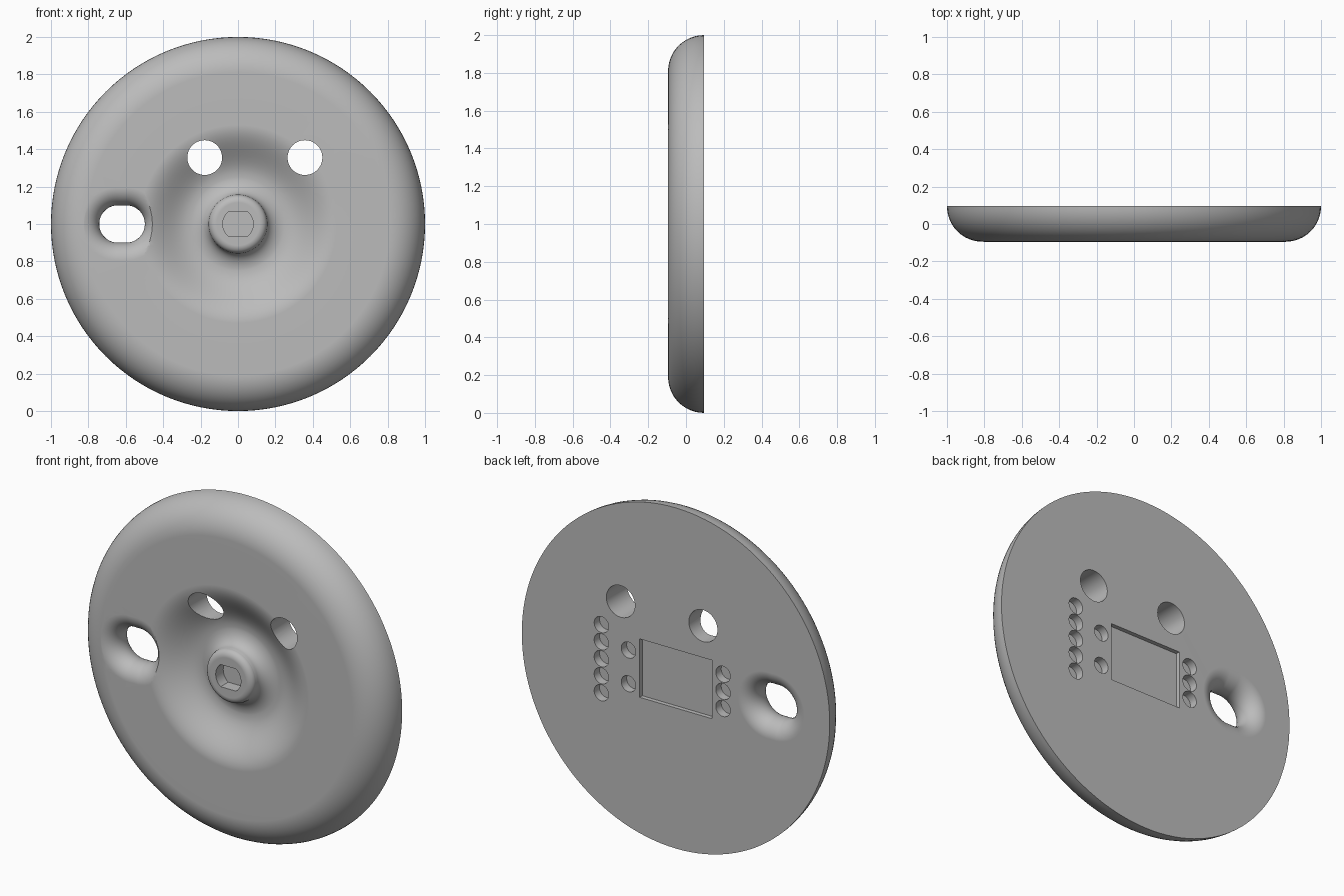
import bpy, bmesh
from math import sin, cos, pi, sqrt

if "Cube" in bpy.data.objects:
    bpy.data.objects.remove(bpy.data.objects["Cube"])

HALF = 0.095      # half the plate thickness
MID = 1.0         # height of the plate centre

grey = bpy.data.materials.new("plain grey")
grey.use_nodes = True
colour = (0.5, 0.5, 0.5, 1)
grey.diffuse_color = colour
grey.node_tree.nodes["Principled BSDF"].inputs["Base Color"].default_value = colour


def make_object(name, bm):
    bmesh.ops.recalc_face_normals(bm, faces=bm.faces)
    mesh = bpy.data.meshes.new(name)
    bm.to_mesh(mesh)
    bm.free()
    mesh.materials.append(grey)
    obj = bpy.data.objects.new(name, mesh)
    bpy.context.collection.objects.link(obj)
    return obj


def loft(name, rings):
    """Skin equal-length rings of points and cap both ends."""
    bm = bmesh.new()
    loops = [[bm.verts.new(p) for p in ring] for ring in rings]
    n = len(loops[0])
    for a, b in zip(loops, loops[1:]):
        for i in range(n):
            j = (i + 1) % n
            bm.faces.new((a[i], a[j], b[j], b[i]))
    bm.faces.new(loops[0])
    bm.faces.new(loops[-1])
    return make_object(name, bm)


def circle(r, y, x=0, z=MID, n=48):
    return [(x + r * cos(2 * pi * i / n), y, z + r * sin(2 * pi * i / n)) for i in range(n)]


def stadium(r, y, x, stretch, n=48):
    return [(px + (stretch if px > x else -stretch), y, pz)
            for px, _, pz in [(x + r * cos(2 * pi * (i + .5) / n), y, MID + r * sin(2 * pi * (i + .5) / n))
                              for i in range(n)]]


# Plate profile, from the back rim to the middle of the boss
steps = [i / 12 for i in range(13)]
profile = [(0.81 + 0.19 * cos(t * pi / 2), HALF - 2 * HALF * sin(t * pi / 2)) for t in steps]
# dished bowl
profile += [(0.53 - 0.28 * t, -HALF + 0.115 * (1 - cos(pi * t)) / 2) for t in steps]
# fillet up to the boss
profile += [(0.25 - 0.093 * sin(t * pi / 2), -0.05 + 0.07 * cos(t * pi / 2)) for t in steps[1:]]
# rounded boss edge
profile += [(0.115 + 0.04 * cos(t * pi / 2), -0.055 - 0.035 * sin(t * pi / 2)) for t in steps]
plate = loft("round_plate", [circle(r, y, n=128) for r, y in profile])


def cut(tool):
    mod = plate.modifiers.new(tool.name, "BOOLEAN")
    mod.operation = "DIFFERENCE"
    mod.solver = "EXACT"
    mod.object = tool
    tool.hide_render = True
    bpy.context.view_layer.objects.active = plate
    bpy.ops.object.modifier_apply(modifier=mod.name)
    bpy.data.objects.remove(tool)


def drill(x, z, r, start, end):
    cut(loft("drill", [circle(r, start, x, MID + z), circle(r, end, x, MID + z)]))


# Slot flared towards both faces
levels = [HALF * sin(pi / 2 * (i / 10)) for i in range(-10, 11)]
rings = [stadium(0.1 + HALF - sqrt(max(0, HALF**2 - y * y)), y, -0.62, 0.022) for y in levels]
rings = [stadium(0.195, -0.2, -0.62, 0.022)] + rings + [stadium(0.195, 0.2, -0.62, 0.022)]
cut(loft("slot_cutter", rings))

# Two through holes
for x in (-0.178, 0.358):
    drill(x, 0.355, 0.093, -0.2, 0.2)

# Flat-sided socket in the boss
socket = [[(x, y, min(max(z, MID - 0.065), MID + 0.065)) for x, _, z in circle(0.082, 0)]
          for y in (-0.2, -0.02)]
cut(loft("socket_cutter", socket))

# Shallow rectangular recess in the back
box = [[(x, y, MID + z) for x, z in ((-.235, -.175), (.235, -.175), (.235, .168), (-.235, .168))]
       for y in (0.07, 0.2)]
cut(loft("recess_cutter", box))

# Rows of small blind holes in the back
rows = {0.483: (0.185, 0.085, -0.015, -0.115, -0.215),
        0.307: (0.083, -0.115),
        -0.307: (0.105, 0.004, -0.096)}
for x, heights in rows.items():
    for z in heights:
        drill(x, z, 0.047, 0.045, 0.2)

# Smooth curved faces, keep machined edges sharp
plate.select_set(True)
bpy.context.view_layer.objects.active = plate
bpy.ops.object.shade_smooth_by_angle(angle=0.6)
weighted = plate.modifiers.new("even_shading", "WEIGHTED_NORMAL")
weighted.keep_sharp = True
